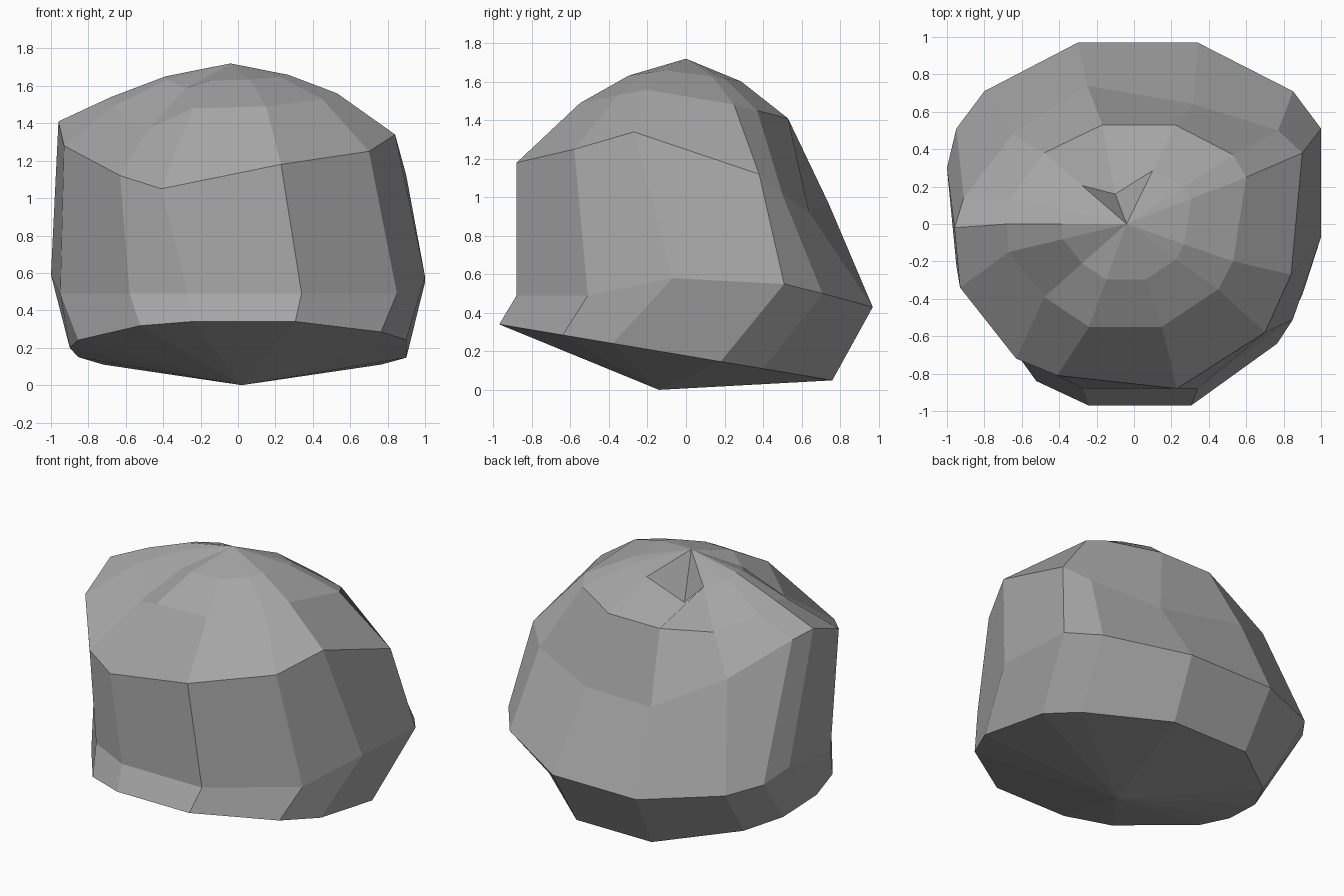
import bpy
import bmesh
from mathutils import Vector

# Remove the default object only
default_cube = bpy.data.objects.get("Cube")
if default_cube:
    bpy.data.objects.remove(default_cube, do_unlink=True)

# One flat stone colour
stone_grey = bpy.data.materials.new("stone_grey")
stone_grey.use_nodes = True
stone_colour = (0.38, 0.38, 0.38, 1.0)
stone_grey.diffuse_color = stone_colour
shader = next(n for n in stone_grey.node_tree.nodes if n.type == 'BSDF_PRINCIPLED')
shader.inputs["Base Color"].default_value = stone_colour
shader.inputs["Roughness"].default_value = 0.9

CROWN = Vector((-0.04, 0, 1.72))
FOOT = Vector((0.02, -0.14, 0))


def cross_section(xs, ys, zs):
    """Corner points of one section, given in hundredths of a unit."""
    return [Vector(point) / 100 for point in zip(xs, ys, zs)]


def tilted_base(xs, ys):
    """Corner points on the sloping plane of the underside."""
    return cross_section(xs, ys, [34 - 0.168 * (y + 97) for y in ys])


def towards_crown(section, across, rise):
    """Shrink a section towards the crown point."""
    result = []
    for corner in section:
        point = corner.lerp(CROWN, across)
        point.z = corner.z + rise * (CROWN.z - corner.z)
        result.append(point)
    return result


def loft_sections(bm, sections):
    """Join neighbouring sections with quads and close both ends with fans."""
    rings = [[bm.verts.new(point) for point in section] for section in sections]
    foot, crown = bm.verts.new(FOOT), bm.verts.new(CROWN)
    sides = len(rings[0])
    for i in range(sides):
        j = (i + 1) % sides
        bm.faces.new((foot, rings[0][j], rings[0][i]))
        for low, high in zip(rings, rings[1:]):
            bm.faces.new((low[i], low[j], high[j], high[i]))
        bm.faces.new((rings[-1][i], rings[-1][j], crown))


# Widest belt of the boulder, anticlockwise from the front
belt_x = (34, 85, 100, 100, 85, 34, -30, -80, -95, -100, -95, -58, -27)
belt = cross_section(
    belt_x,
    (-88, -51, -7, 51, 71, 97, 97, 71, 51, 30, -22, -72, -88),
    (49, 49, 58, 55, 50, 43, 43, 49, 53, 59, 49, 49, 49))

# Sloping underside edge, a narrower copy of the belt pushed forward
underside = tilted_base(
    [0.9 * x for x in belt_x],
    (-97, -64, -38, 18, 40, 76, 76, 40, 16, -14, -38, -84, -97))

# Shoulder where the steep walls turn into the top
shoulder = cross_section(
    (23, 70, 84, 90, 77, 32, -25, -65, -91, -96, -93, -63, -41),
    (-88, -58, -27, 38, 50, 64, 74, 48, 14, -2, -34, -72, -81),
    (118, 125, 134, 112, 102, 92, 97, 117, 138, 141, 128, 112, 105))

# Upper slope and the small facets around the crown
upper_slope = cross_section(
    (15, 45, 53, 60, 53, 22, -17, -48, -66, -68, -67, -48, -24),
    (-55, -35, -20, 25, 37, 53, 53, 38, 14, 0, -15, -39, -55),
    (149, 153, 156, 148, 145, 141, 141, 141, 149, 154, 149, 137, 148))
crown_facets = towards_crown(upper_slope, across=0.46, rise=0.62)

# Small chipped notch behind the crown
crown_facets[6] = Vector((-0.1, 0.16, 1.43))

# Build the boulder
mesh = bpy.data.meshes.new("boulder")
bm = bmesh.new()
loft_sections(bm, [underside, belt, shoulder, upper_slope, crown_facets])
bmesh.ops.recalc_face_normals(bm, faces=bm.faces)
for face in bm.faces:
    face.smooth = False
bm.to_mesh(mesh)
bm.free()
mesh.materials.append(stone_grey)

boulder = bpy.data.objects.new("boulder", mesh)
bpy.context.scene.collection.objects.link(boulder)
